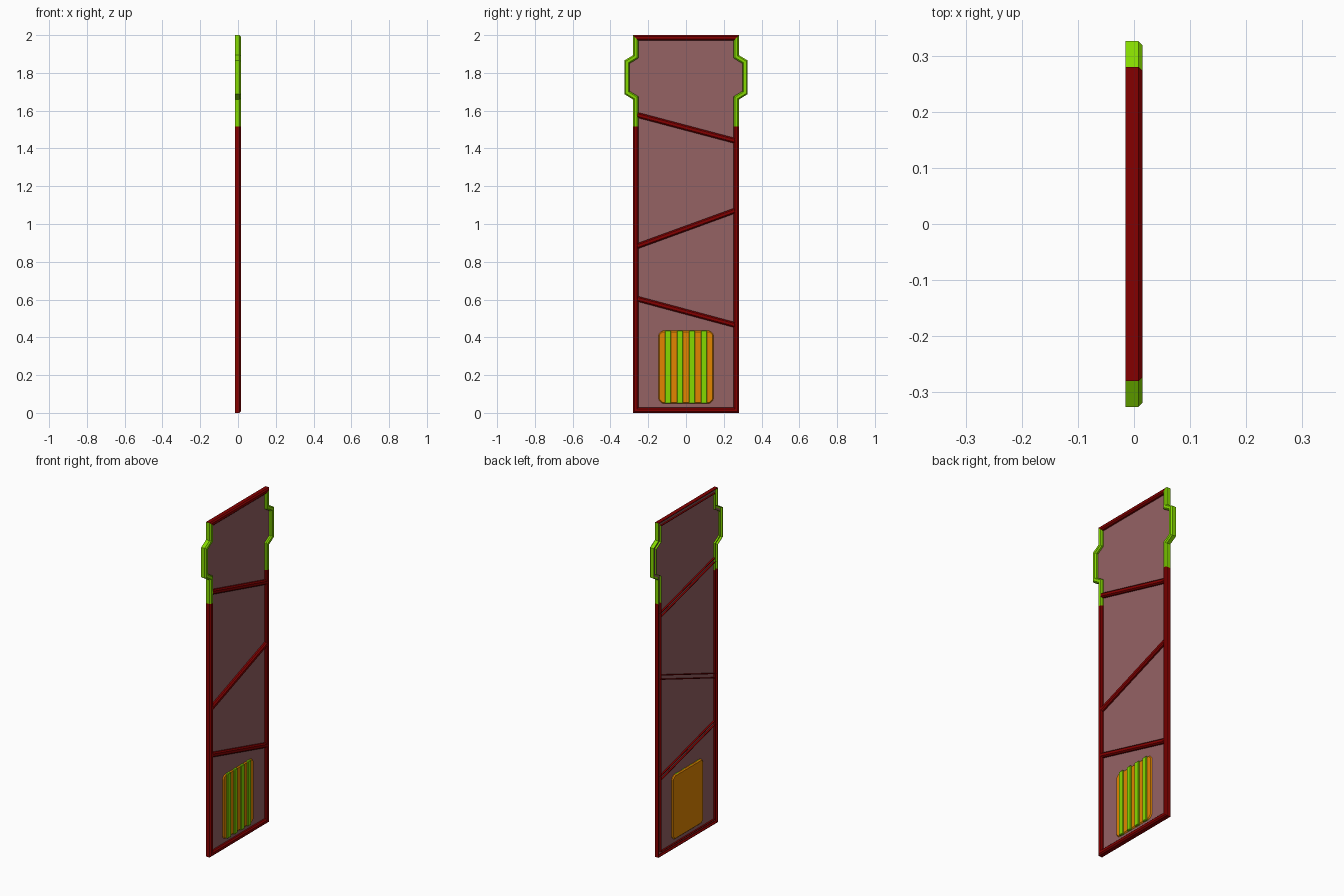
import bpy, bmesh
from mathutils import Vector

if "Cube" in bpy.data.objects:
    bpy.data.objects.remove(bpy.data.objects["Cube"])


def material(name, rgb):
    m = bpy.data.materials.new(name)
    m.use_nodes = True
    m.diffuse_color = (*rgb, 1)
    m.node_tree.nodes["Principled BSDF"].inputs["Base Color"].default_value = (*rgb, 1)
    return m


RED = material("dark red", (0.235, 0.0, 0.0))
GREEN = material("lime green", (0.235, 0.70, 0.0))
MAUVE = material("dusty mauve", (0.30, 0.122, 0.127))
ORANGE = material("orange", (0.76, 0.235, 0.0))

BACK = -0.015
PANEL_BACK, PANEL_FRONT = -0.005, -0.002
HALF = 0.014


def finish(name, bm, mats):
    bmesh.ops.recalc_face_normals(bm, faces=bm.faces[:])
    mesh = bpy.data.meshes.new(name)
    bm.to_mesh(mesh)
    bm.free()
    for m in mats:
        mesh.materials.append(m)
    ob = bpy.data.objects.new(name, mesh)
    bpy.context.collection.objects.link(ob)
    return ob


def channel(name, path, mats, front=0.015, closed=False, colour=lambda i: 0):
    """Sweep a chamfered strip with an open back groove along (y, z) points."""
    lip, cham = HALF - 0.004, 0.007
    half = [(lip, PANEL_FRONT), (lip, BACK), (HALF, BACK),
            (HALF, front - cham), (HALF - cham, front)]
    prof = half + [(-u, x) for u, x in reversed(half)]
    pts = [Vector(p) for p in path]
    n = len(pts)
    bm = bmesh.new()
    rings = []
    for i, p in enumerate(pts):
        a = (p - pts[i - 1]).normalized() if closed or i else None
        b = (pts[(i + 1) % n] - p).normalized() if closed or i < n - 1 else a
        a = a or b
        na, nb = Vector((-a.y, a.x)), Vector((-b.y, b.x))
        mitre = (na + nb) / (1 + na.dot(nb))
        rings.append([bm.verts.new((x, *(p + mitre * u))) for u, x in prof])
    k = len(prof)
    for i in range(n if closed else n - 1):
        r, s = rings[i], rings[(i + 1) % n]
        for j in range(k):
            f = bm.faces.new((r[j], r[(j + 1) % k], s[(j + 1) % k], s[j]))
            f.material_index = colour(i)
    if not closed:
        bm.faces.new(rings[0])
        bm.faces.new(rings[-1])
    return finish(name, bm, mats)


def slab(name, outline, x0, x1, mat, bevel=0):
    bm = bmesh.new()
    face = bm.faces.new([bm.verts.new((x0, y, z)) for y, z in outline])
    out = bmesh.ops.extrude_face_region(bm, geom=[face])
    moved = [v for v in out["geom"] if isinstance(v, bmesh.types.BMVert)]
    bmesh.ops.translate(bm, verts=moved, vec=(x1 - x0, 0, 0))
    ob = finish(name, bm, [mat])
    if bevel:
        mod = ob.modifiers.new("edge_bevel", "BEVEL")
        mod.width = bevel
        mod.segments = 1


# Outer frame: red lower part and top, green shoulders with a bump on each side
side = [(0.266, 0.014), (0.266, 1.515), (0.266, 1.667), (0.312, 1.695),
        (0.312, 1.858), (0.266, 1.886), (0.266, 1.986)]
loop = side + [(-y, z) for y, z in reversed(side)]
top = len(side) - 1


def frame_colour(i):
    return 1 if 0 < i < 2 * top and i != top else 0


channel("outer_frame", loop, [RED, GREEN], closed=True, colour=frame_colour)

# Thin panel filling the frame
slab("back_panel", loop, PANEL_BACK, PANEL_FRONT, MAUVE)

# Slanted cross bars
for label, left, right in (("lower", 0.604, 0.466), ("middle", 0.883, 1.070),
                           ("upper", 1.577, 1.441)):
    channel(label + "_cross_bar", [(-0.257, left), (0.257, right)], [RED], 0.0145)

# Orange grille plate with clipped corners
w, z0, z1, c = 0.145, 0.05, 0.435, 0.018
plate = [(w - c, z0), (w, z0 + c), (w, z1 - c), (w - c, z1),
         (c - w, z1), (-w, z1 - c), (-w, z0 + c), (c - w, z0)]
slab("grille_plate", plate, BACK, 0.004, ORANGE, 0.006)

# Green upright slats, as wide as the orange gaps between them
s = 0.016
for i in range(4):
    y = (i - 1.5) * 4 * s
    strip = [(y - s, z0 - 0.001), (y + s, z0 - 0.001), (y + s, z1 + 0.001), (y - s, z1 + 0.001)]
    slab(f"grille_slat_{i + 1}", strip, -0.011, 0.011, GREEN, 0.003)
